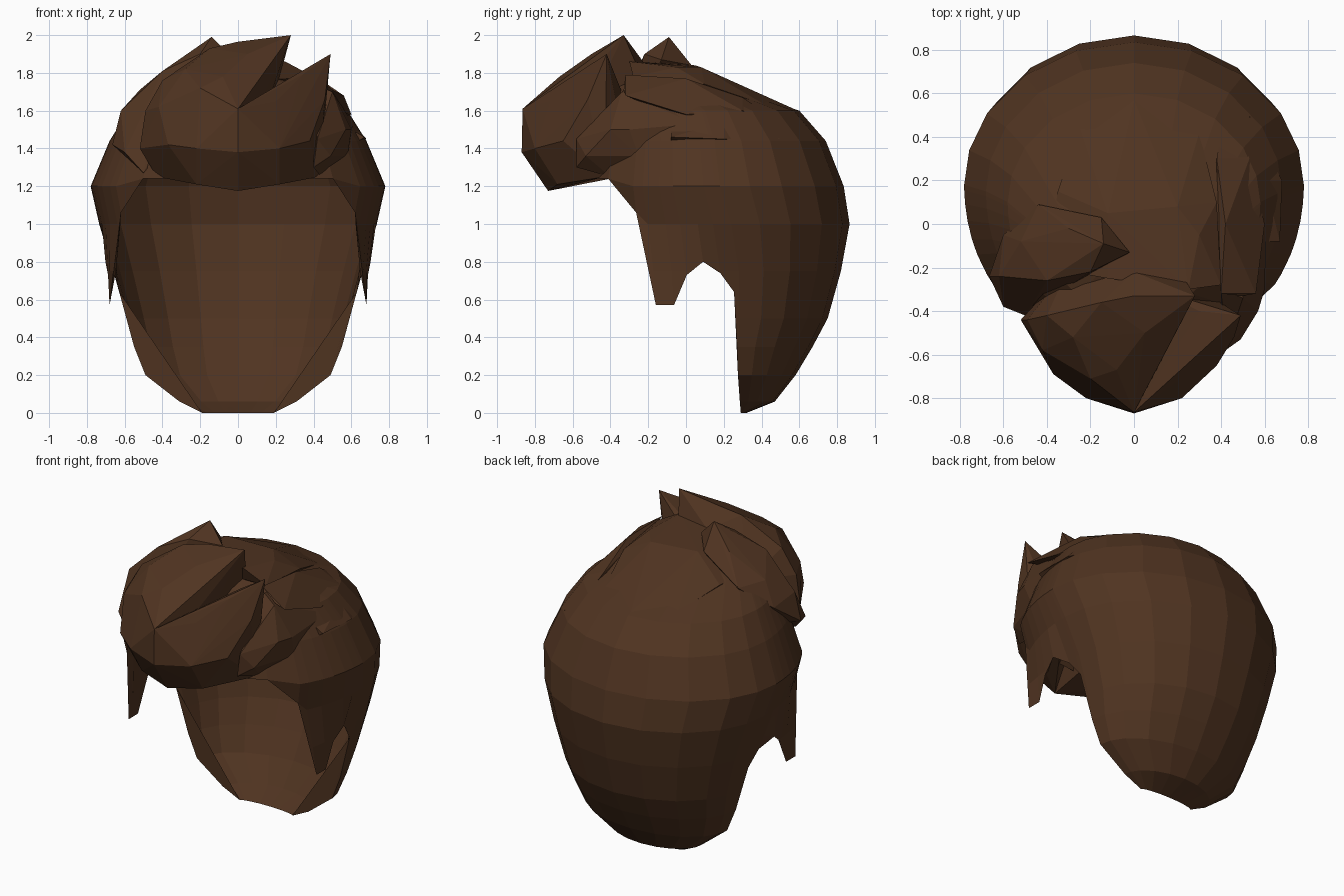
import bpy, bmesh, math

mat = bpy.data.materials.new("brown_hair")
mat.diffuse_color = (0.08, 0.034, 0.015, 1)


def make_object(name, bm):
    bmesh.ops.recalc_face_normals(bm, faces=bm.faces[:])
    me = bpy.data.meshes.new(name)
    bm.to_mesh(me)
    bm.free()
    me.materials.append(mat)
    ob = bpy.data.objects.new(name, me)
    bpy.context.collection.objects.link(ob)
    return ob


def lock(name, points):
    """Faceted lock of hair: hull around a few corner points."""
    bm = bmesh.new()
    for p in points:
        bm.verts.new(p)
    bmesh.ops.convex_hull(bm, input=bm.verts[:])
    loose = [v for v in bm.verts if not v.link_faces]
    bmesh.ops.delete(bm, geom=loose, context='VERTS')
    return make_object(name, bm)


# Cap cross-sections: z, half width, centre y, back y, front y
levels = [
    (1.83, .15, -.08, .06, -.20), (1.73, .40, -.05, .22, -.38),
    (1.60, .58, .10, .60, -.46), (1.44, .68, .15, .74, -.50),
    (1.20, .78, .18, .835, -.55), (1.00, .735, .24, .866, -.55),
    (.75, .66, .28, .82, -.53), (.50, .59, .285, .75, -.5),
    (.35, .55, .27, .67, -.4), (.20, .49, .275, .58, -.3),
    (.06, .31, .285, .47, 0), (0, .19, .29, .32, .1)]
# Column angle from the back, and height of the hair edge there
columns = [(0, 0), (20, 0), (40, 0), (60, 0), (76, 0), (90, 0), (92, .64),
           (97, .74), (103, .8), (110, .73), (116, .57), (124, .57), (129, 1.06),
           (145, 1.24), (162, 1.24), (180, 1.24)]


def section(z):
    z = min(max(z, levels[-1][0]), levels[0][0])
    for a, b in zip(levels, levels[1:]):
        if z >= b[0]:
            t = (a[0] - z) / (a[0] - b[0])
            return [p + (q - p) * t for p, q in zip(a, b)]


def cap_point(deg, z):
    _, w, yc, yb, yf = section(z)
    s, c = math.sin(math.radians(deg)), math.cos(math.radians(deg))
    if c >= 0:
        return (w * s, yc + (yb - yc) * c, z)
    x = abs(s) ** .75 * w
    if z < 1 and abs(deg) > 100:  # sideburns hang straight down
        top = abs(s) ** .75 * section(1)[1]
        x = top + (.68 - top) * (1 - z) / .43
    return (math.copysign(x, s), yc + (yc - yf) * c, z)


# Thin scalp shell with nape, ear notches and sideburns
bm = bmesh.new()
ring = columns + [(-d, e) for d, e in columns[-2:0:-1]]
grid = [[bm.verts.new(cap_point(d, max(l[0], e))) for l in levels] for d, e in ring]
n = len(grid)
for i in range(n):
    a, b = grid[i], grid[(i + 1) % n]
    for j in range(len(levels) - 1):
        bm.faces.new((a[j], a[j + 1], b[j + 1], b[j]))
bm.faces.new([col[0] for col in grid])
bmesh.ops.remove_doubles(bm, verts=bm.verts[:], dist=.0005)
bmesh.ops.dissolve_degenerate(bm, edges=bm.edges[:], dist=.0005)
# inner skin, meeting the outer one along the hair edge
rim = {v for v in bm.verts if v.is_boundary}
twin = {}
for v in list(bm.verts):
    if v in rim:
        twin[v] = v
        continue
    yc = section(v.co.z)[2]
    twin[v] = bm.verts.new((v.co.x * .975, yc + (v.co.y - yc) * .975,
                            v.co.z - (.02 if v.co.z > 1.3 else 0)))
for f in bm.faces[:]:
    if not all(v in rim for v in f.verts):
        bm.faces.new([twin[v] for v in reversed(f.verts)])
make_object("scalp_shell", bm)

# Front quiff, left half sweeping up to the tall centre tip
lock("quiff_centre", [
    (0, -.865, 1.61), (0, -.87, 1.38), (0, -.73, 1.175), (-.22, -.8, 1.4),
    (-.2, -.71, 1.72), (-.37, -.69, 1.42), (-.43, -.42, 1.25), (-.52, -.44, 1.4),
    (-.42, -.58, 1.62), (-.49, -.44, 1.6), (-.4, -.42, 1.76), (-.28, -.52, 1.82),
    (-.08, -.67, 1.78), (.05, -.5, 1.9), (-.15, -.36, 1.93), (0, -.33, 1.965),
    (.28, -.33, 2.0), (0, -.22, 1.85), (0, -.4, 1.24), (-.3, -.2, 1.6),
    (-.22, -.68, 1.21), (.2, -.2, 1.7)])

# Front quiff, right half with its own tip
lock("quiff_right", [
    (0, -.865, 1.61), (0, -.87, 1.38), (0, -.73, 1.175), (.22, -.8, 1.4),
    (.38, -.65, 1.44), (.43, -.43, 1.25), (.46, -.52, 1.66), (.49, -.42, 1.9),
    (.3, -.4, 1.78), (.1, -.3, 1.6), (.2, -.72, 1.65), (.3, -.3, 1.3),
    (.22, -.68, 1.21), (.34, -.57, 1.79)])

# Left lock, curling up to a tip on the crown
lock("left_lock", [
    (-.14, -.09, 1.99), (-.02, -.13, 1.87), (-.15, .03, 1.84), (-.44, .09, 1.70),
    (-.6, -.05, 1.56), (-.62, -.24, 1.6), (-.665, -.24, 1.42), (-.6, -.38, 1.38),
    (-.5, -.42, 1.27), (-.4, -.26, 1.81), (-.2, -.22, 1.9), (-.52, -.08, 1.71),
    (-.3, -.02, 1.86), (-.45, -.1, 1.4)])

# Right locks swept back along the side
lock("right_lock", [
    (.4, -.58, 1.3), (.42, -.58, 1.45), (.49, -.53, 1.36), (.57, -.4, 1.5),
    (.5, -.34, 1.7), (.6, -.3, 1.5), (.61, .05, 1.53), (.54, .35, 1.54),
    (.42, .5, 1.53), (.4, -.3, 1.74), (.44, -.4, 1.25), (.58, -.25, 1.36),
    (.5, -.1, 1.4)])
lock("right_upper_lock", [
    (.5, -.33, 1.71), (.56, -.32, 1.68), (.4, -.32, 1.79), (.6, .0, 1.58),
    (.42, .0, 1.77), (.38, .3, 1.67), (.53, .3, 1.6), (.42, .55, 1.5),
    (.35, .1, 1.5)])
lock("right_lower_lock", [
    (.6, -.08, 1.5), (.67, -.08, 1.46), (.58, -.08, 1.4), (.68, .2, 1.45),
    (.6, .2, 1.54), (.53, .5, 1.45), (.5, .2, 1.42)])

# Crown hair filling the top between the locks
lock("crown", [
    (-.12, -.25, 1.86), (.25, -.3, 1.86), (.3, -.05, 1.83), (.2, .08, 1.83),
    (-.12, .05, 1.84), (.38, .1, 1.74), (-.35, .15, 1.72), (.25, .25, 1.71),
    (-.1, .25, 1.72), (.3, .42, 1.63), (-.25, .45, 1.63), (0, .57, 1.61),
    (-.4, -.2, 1.72), (.4, -.28, 1.78), (0, 0, 1.6)])
